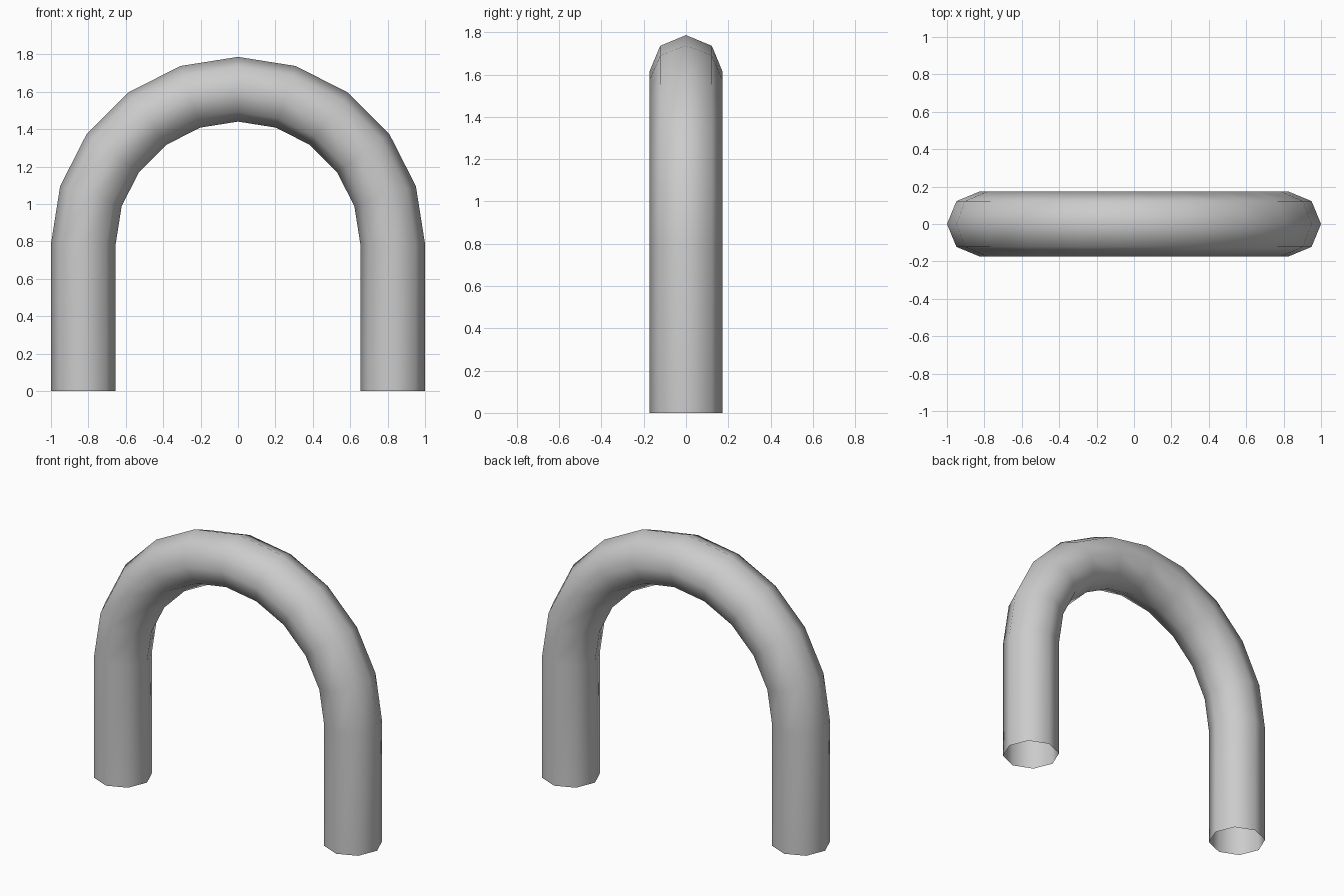
import bpy, bmesh
from math import sin, cos, pi

if "Cube" in bpy.data.objects:
    bpy.data.objects.remove(bpy.data.objects["Cube"])

TUBE_R = 0.173           # tube radius
BEND_R = 1.0 - TUBE_R    # radius of the bend's centre line
LEG = 0.787              # straight leg height
SIDES, STEPS = 8, 10

# Path stations: centre x, centre z, angle of the cross-section's outward axis
path = [(BEND_R, 0, 0)]
for i in range(STEPS + 1):
    a = pi * i / STEPS
    path.append((BEND_R * cos(a), LEG + BEND_R * sin(a), a))
path.append((-BEND_R, 0, pi))

# Octagonal rings swept along the path, open at both feet
bm = bmesh.new()
rings = []
for x, z, a in path:
    ring = []
    for k in range(SIDES):
        t = 2 * pi * k / SIDES
        out = TUBE_R * cos(t)
        ring.append(bm.verts.new((x + out * cos(a), TUBE_R * sin(t), z + out * sin(a))))
    rings.append(ring)

# Smooth quads between rings, wound so the normals face out of the tube
for r0, r1 in zip(rings, rings[1:]):
    for k in range(SIDES):
        n = (k + 1) % SIDES
        f = bm.faces.new((r0[k], r0[n], r1[n], r1[k]))
        f.smooth = True

mesh = bpy.data.meshes.new("arched_tube")
bm.to_mesh(mesh)
bm.free()
tube = bpy.data.objects.new("arched_tube", mesh)
bpy.context.collection.objects.link(tube)
